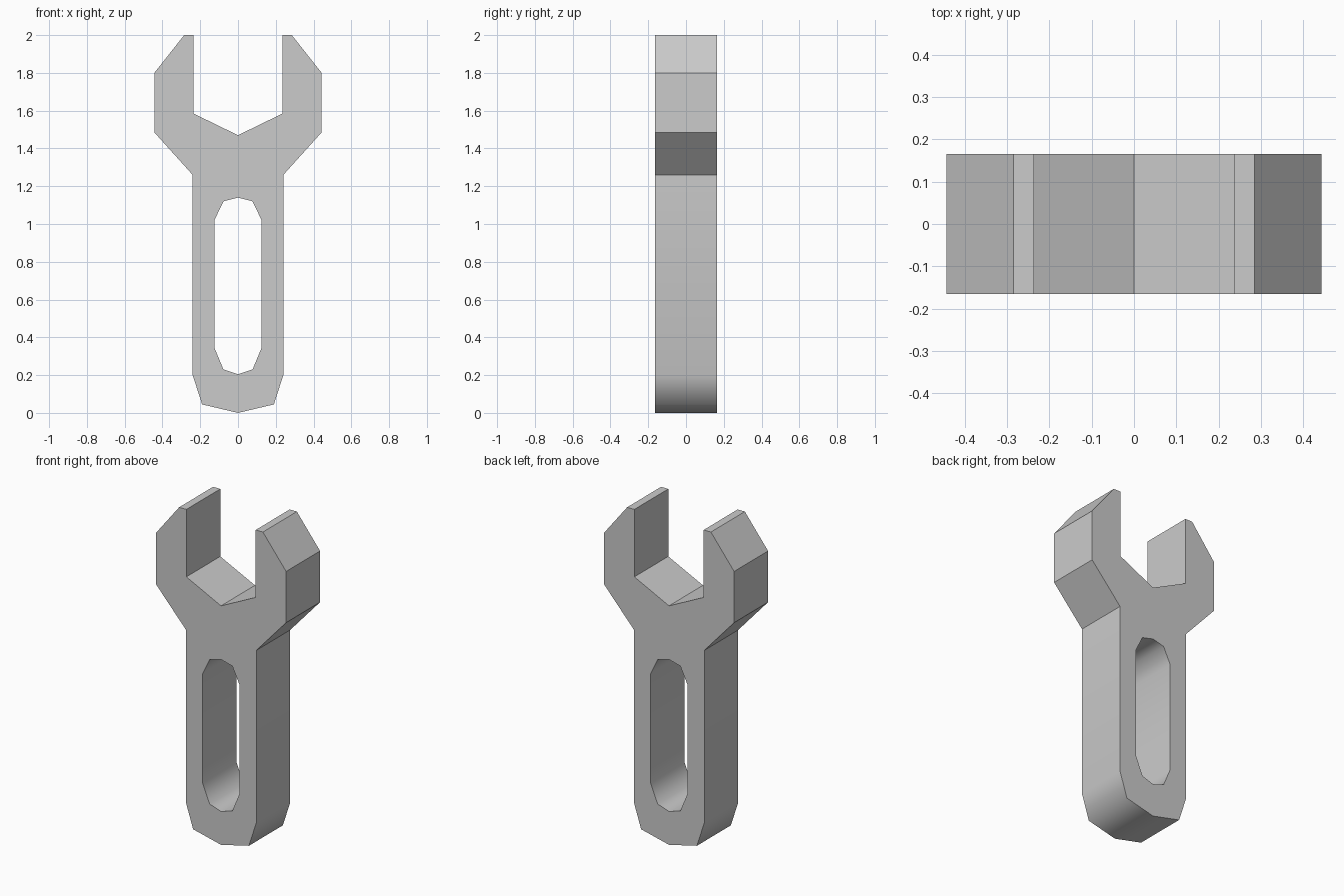
import bpy
import bmesh

if "Cube" in bpy.data.objects:
    bpy.data.objects.remove(bpy.data.objects["Cube"], do_unlink=True)

HALF_DEPTH = 0.165

# Right-hand halves (x, z), bottom to top, starting on the centre line
BODY = [(0, 0), (0.19, 0.045), (0.24, 0.2), (0.24, 1.26), (0.443, 1.485),
        (0.443, 1.8), (0.285, 2), (0.236, 2), (0.236, 1.585), (0, 1.47)]
SLOT = [(0, 0.205), (0.077, 0.23), (0.125, 0.345),
        (0.125, 1.02), (0.077, 1.12), (0, 1.14)]


def mirrored_loop(bm, half):
    """Close a half outline by mirroring it in x; return its edges."""
    points = half + [(-x, z) for x, z in reversed(half[1:-1])]
    verts = [bm.verts.new((x, -HALF_DEPTH, z)) for x, z in points]
    return [bm.edges.new((v, verts[i - 1])) for i, v in enumerate(verts)]


def steel_material():
    mat = bpy.data.materials.new("steel grey")
    mat.use_nodes = True
    colour = (0.6, 0.6, 0.6, 1)
    mat.diffuse_color = colour
    mat.node_tree.nodes["Principled BSDF"].inputs["Base Color"].default_value = colour
    return mat


# Front face with the slot left open, extruded through the thickness
bm = bmesh.new()
edges = mirrored_loop(bm, BODY) + mirrored_loop(bm, SLOT)
bmesh.ops.triangle_fill(bm, edges=edges, use_beauty=True, normal=(0, -1, 0))
front = bm.faces[:]
result = bmesh.ops.extrude_face_region(bm, geom=front, use_keep_orig=True)
back_verts = [g for g in result["geom"] if isinstance(g, bmesh.types.BMVert)]
bmesh.ops.translate(bm, verts=back_verts, vec=(0, 2 * HALF_DEPTH, 0))
bmesh.ops.recalc_face_normals(bm, faces=bm.faces[:])

# Rounded handle end and slot stay smooth; rims and jaw corners are sharp
for face in bm.faces:
    face.smooth = True
for edge in bm.edges:
    caps = sum(abs(f.normal.y) > 0.5 for f in edge.link_faces)
    height = min(v.co.z for v in edge.verts)
    edge.smooth = caps != 1 and (caps == 2 or height < 1.2)

mesh = bpy.data.meshes.new("wrench_body")
bm.to_mesh(mesh)
bm.free()
mesh.materials.append(steel_material())
wrench = bpy.data.objects.new("wrench_body", mesh)
bpy.context.collection.objects.link(wrench)
